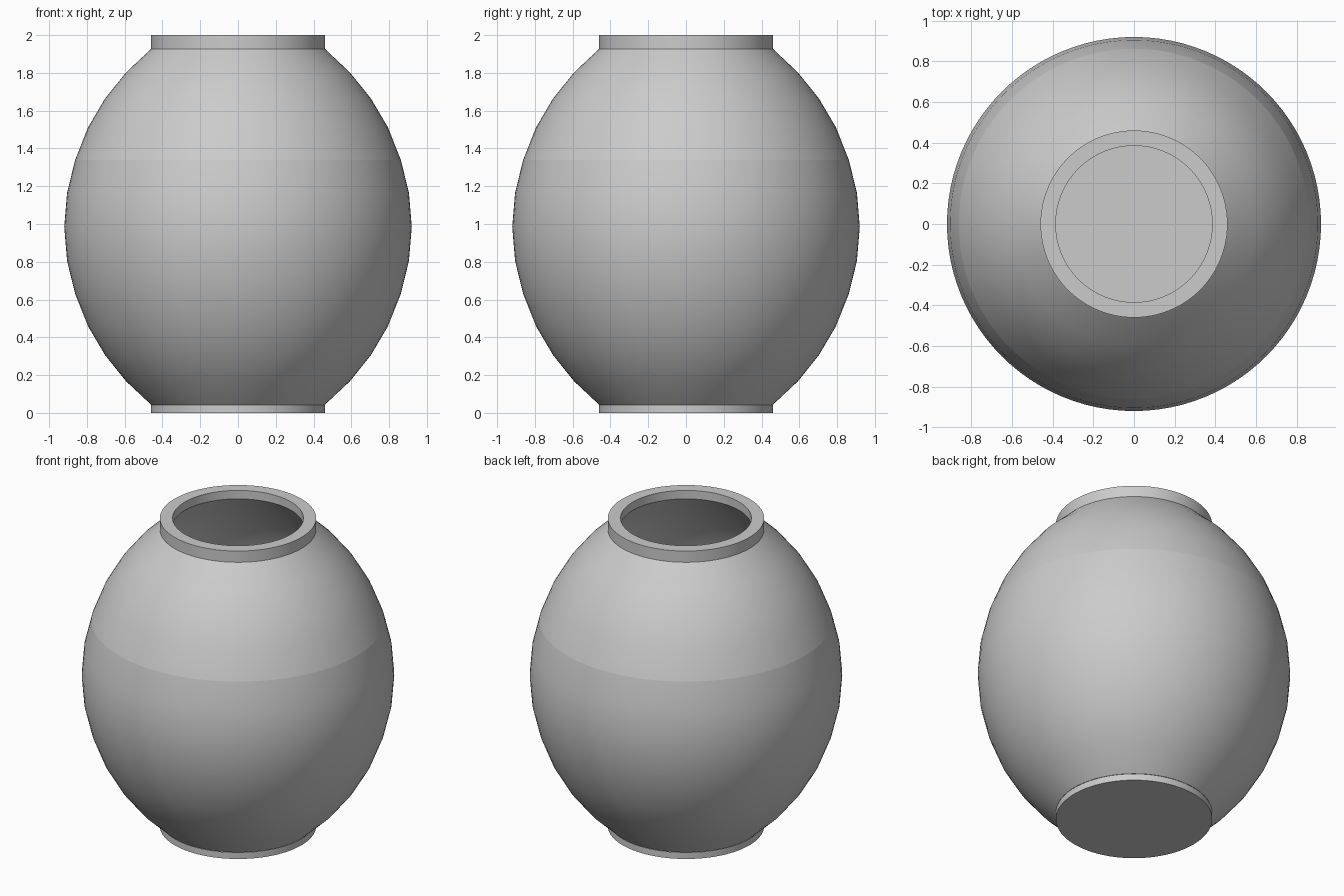
import bpy
import bmesh
from math import cos, sin, tau, radians

SEGMENTS = 96
CENTRE_Z = 0.985

cube = bpy.data.objects.get("Cube")
if cube:
    bpy.data.objects.remove(cube, do_unlink=True)

grey = bpy.data.materials.new("plain grey")
grey.use_nodes = True
grey.diffuse_color = (0.6, 0.6, 0.6, 1)
grey.node_tree.nodes["Principled BSDF"].inputs["Base Color"].default_value = grey.diffuse_color


def lathe(name, profile, crease_z=None):
    """Turn a profile of (radius, height) points around the z axis."""
    bm = bmesh.new()
    rings = [[bm.verts.new((r * cos(tau * j / SEGMENTS), r * sin(tau * j / SEGMENTS), z))
              for j in range(SEGMENTS)] for r, z in profile]
    for a, b in zip(rings, rings[1:]):
        for j in range(SEGMENTS):
            k = (j + 1) % SEGMENTS
            bm.faces.new((a[j], a[k], b[k], b[j]))
    bmesh.ops.remove_doubles(bm, verts=bm.verts, dist=1e-5)
    if crease_z is not None:
        for e in bm.edges:
            e.smooth = any(abs(v.co.z - crease_z) > 0.01 for v in e.verts)
    mesh = bpy.data.meshes.new(name)
    bm.to_mesh(mesh)
    bm.free()
    mesh.materials.append(grey)
    obj = bpy.data.objects.new(name, mesh)
    bpy.context.collection.objects.link(obj)
    bpy.ops.object.select_all(action="DESELECT")
    obj.select_set(True)
    bpy.context.view_layer.objects.active = obj
    bpy.ops.object.shade_smooth_by_angle(angle=radians(30))
    return obj


# Foot: closed underside and short straight wall
lathe("foot", [(0, 0), (0.46, 0), (0.46, 0.042)])

# Body: half profile mirrored about the widest ring, creased at the shoulder
half = [(0.905, 0.18), (0.862, 0.355), (0.794, 0.526),
        (0.704, 0.679), (0.593, 0.817), (0.46, 0.942)]
outer = ([(r, CENTRE_Z - h) for r, h in reversed(half)] + [(0.92, CENTRE_Z)]
         + [(r, CENTRE_Z + h) for r, h in half])
lathe("body", outer, crease_z=CENTRE_Z + half[1][1])

# Collar: outer wall, flat rim and inner wall
lathe("collar", [(0.46, 1.927), (0.46, 2), (0.385, 2), (0.385, 1.945)])

# Hollow: inner wall running down to a flat floor
inner = [(0.385, 1.945)] + [(0.845 * cos(radians(t)), CENTRE_Z + 1.06 * sin(radians(t)))
                            for t in range(50, -60, -10)]
lathe("hollow", inner + [(0.46, 0.075), (0, 0.075)])
